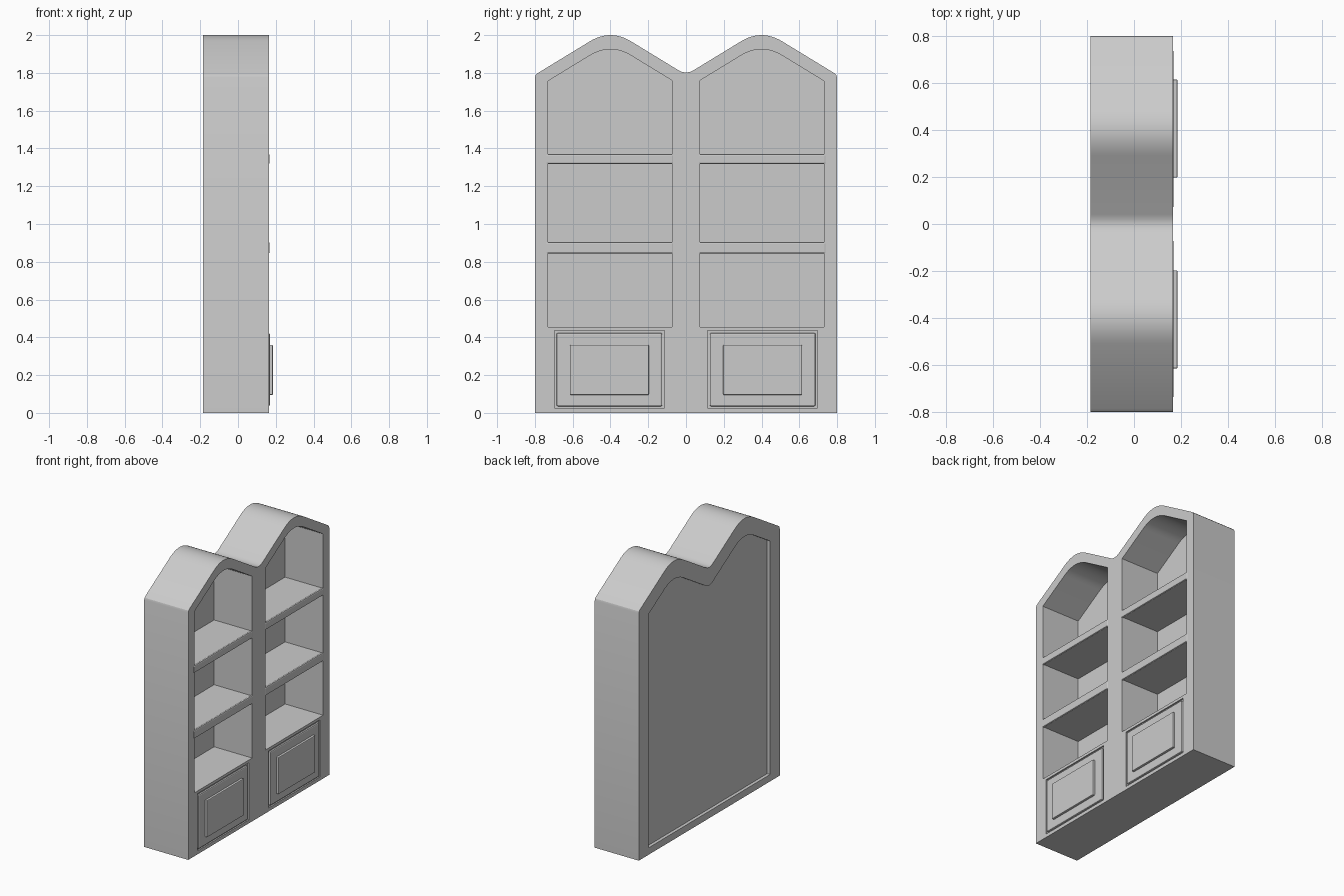
import bpy, bmesh

if "Cube" in bpy.data.objects:
    bpy.data.objects.remove(bpy.data.objects["Cube"])

SLOPE, ROUND = 0.61, 0.11
CENTRE = 0.4


def roof(y, peak, valley=0.04):
    """Height of the double-hump roofline at y."""
    y = abs(y)
    extra = 0.0
    if y < valley:
        extra = SLOPE * (y * y / (2 * valley) + valley / 2 - y)
    a = abs(y - CENTRE)
    drop = SLOPE * a * a / (2 * ROUND) if a < ROUND else SLOPE * (a - ROUND / 2)
    return peak - drop + extra


def roof_points(y0, y1, peak):
    """Roofline from y1 down to y0, dense only around the curves."""
    bends = [-0.02, 0.0, 0.02, -0.04, 0.04]
    for s in (-1, 1):
        bends += [s * CENTRE + ROUND * i / 6 for i in range(-6, 7)]
    ys = sorted([y0, y1] + [b for b in bends if y0 + 0.01 < b < y1 - 0.01], reverse=True)
    return [(y, roof(y, peak)) for y in ys]


def prism(name, pts, x0, x1):
    """Extrude a y-z profile along x."""
    bm = bmesh.new()
    face = bm.faces.new([bm.verts.new((x0, y, z)) for y, z in pts])
    new = bmesh.ops.extrude_face_region(bm, geom=[face], use_keep_orig=True)["geom"]
    verts = [v for v in new if isinstance(v, bmesh.types.BMVert)]
    bmesh.ops.translate(bm, verts=verts, vec=(x1 - x0, 0, 0))
    bmesh.ops.recalc_face_normals(bm, faces=bm.faces)
    mesh = bpy.data.meshes.new(name)
    bm.to_mesh(mesh)
    bm.free()
    ob = bpy.data.objects.new(name, mesh)
    bpy.context.collection.objects.link(ob)
    return ob


def box(name, x, y, z, bevel=0.0):
    ob = prism(name, [(y[0], z[0]), (y[1], z[0]), (y[1], z[1]), (y[0], z[1])], *x)
    if bevel:
        mod = ob.modifiers.new("bevel", "BEVEL")
        mod.width = bevel
        mod.segments = 2
    return ob


def span(side, a, b):
    return tuple(sorted((side * a, side * b)))


def cut(target, cutter):
    mod = target.modifiers.new("cut", "BOOLEAN")
    mod.operation = "DIFFERENCE"
    mod.solver = "EXACT"
    mod.object = cutter
    bpy.context.view_layer.update()
    bpy.context.view_layer.objects.active = target
    bpy.ops.object.modifier_apply(modifier=mod.name)
    bpy.data.objects.remove(cutter)
    bpy.context.view_layer.update()


# Carcass with softened outer shoulders
top = roof_points(-0.785, 0.785, 2.0)
outline = [(-0.8, 0), (0.8, 0), (0.8, 1.775), (0.796, 1.788)] + top + [(-0.796, 1.788), (-0.8, 1.775)]
carcass = prism("carcass", outline, -0.185, 0.165)

# Recessed back panel
back = [(-0.69, 0.05), (0.69, 0.05)] + roof_points(-0.69, 0.69, 1.87)
cut(carcass, prism("back_cutter", back, -0.3, -0.162))

for side in (-1, 1):
    # Arched shelf openings and shallow door rebates
    y0, y1 = span(side, 0.075, 0.73)
    opening = [(y0, 0.455), (y1, 0.455)] + roof_points(y0, y1, 1.925)
    cut(carcass, prism("opening_cutter", opening, -0.137, 0.3))
    cut(carcass, box("door_cutter", (0.155, 0.3), span(side, 0.113, 0.697), (0.025, 0.435)))

for side, label in ((-1, "left"), (1, "right")):
    # Shelves with a lip overlapping the frame
    for level, (z0, z1) in (("lower", (0.845, 0.905)), ("upper", (1.317, 1.37))):
        box(f"{level}_shelf_{label}", (-0.14, 0.158), span(side, 0.07, 0.735), (z0 + 0.004, z1 - 0.004))
        box(f"{level}_shelf_lip_{label}", (0.15, 0.168), span(side, 0.066, 0.741), (z0, z1), 0.008)
    # Doors with raised centre panels
    box(f"door_{label}", (0.15, 0.169), span(side, 0.126, 0.686), (0.035, 0.423), 0.008)
    box(f"door_panel_{label}", (0.16, 0.185), span(side, 0.197, 0.615), (0.095, 0.36), 0.005)

# Smooth the curved roof while keeping crisp edges
bpy.context.view_layer.update()
bpy.ops.object.select_all(action="DESELECT")
carcass.select_set(True)
bpy.context.view_layer.objects.active = carcass
bpy.ops.object.shade_smooth_by_angle(angle=0.5)
